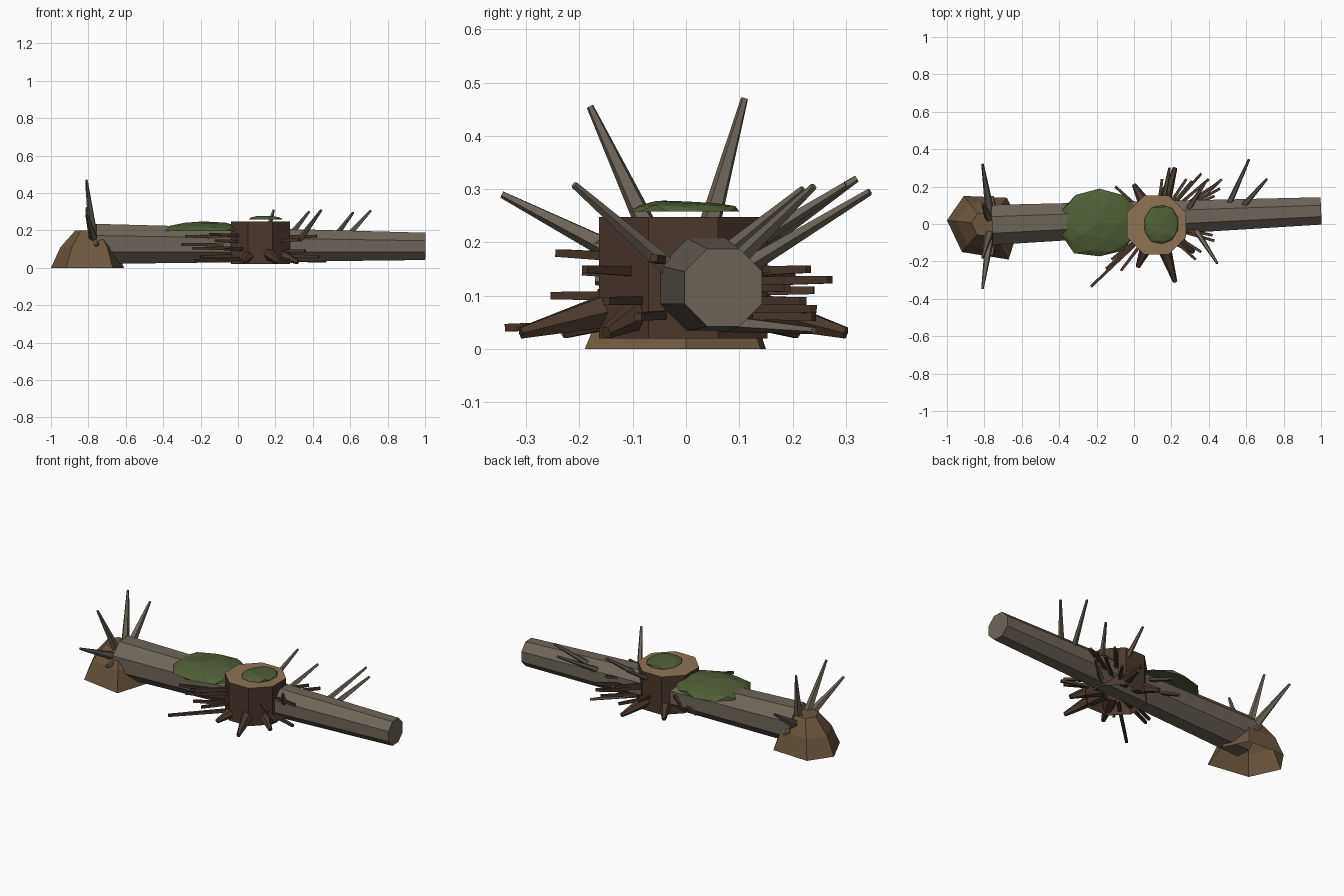
import bpy, bmesh, math, random
from mathutils import Vector, Matrix

if "Cube" in bpy.data.objects:
    bpy.data.objects.remove(bpy.data.objects["Cube"])

random.seed(4)


def material(name, rgb):
    m = bpy.data.materials.new(name)
    m.diffuse_color = (*rgb, 1)
    m.use_nodes = True
    m.node_tree.nodes["Principled BSDF"].inputs["Base Color"].default_value = m.diffuse_color
    return m


BARK = material("grey_bark", (0.155, 0.13, 0.10))
DARK = material("dark_bark", (0.07, 0.04, 0.026))
WOOD = material("cut_wood", (0.27, 0.17, 0.09))
SOIL = material("root_ball", (0.15, 0.095, 0.05))
MOSS = material("moss", (0.08, 0.115, 0.04))


def finish(name, bm, *mats):
    me = bpy.data.meshes.new(name)
    bm.to_mesh(me)
    bm.free()
    for m in mats:
        me.materials.append(m)
    ob = bpy.data.objects.new(name, me)
    bpy.context.collection.objects.link(ob)
    return ob


def stick(bm, p, q, r1, r2, sides=5):
    """Tapered prism from point p to point q."""
    p, q = Vector(p), Vector(q)
    d = q - p
    mat = (Matrix.Translation((p + q) / 2) @ d.to_track_quat('Z', 'Y').to_matrix().to_4x4()
           @ Matrix.Rotation(math.pi / sides, 4, 'Z'))
    bmesh.ops.create_cone(bm, cap_ends=True, segments=sides, radius1=r1, radius2=r2,
                          depth=d.length, matrix=mat)


# Fallen log
bm = bmesh.new()
stick(bm, (-0.76, -0.005, 0.128), (1.0, 0.07, 0.115), 0.116, 0.079, 8)
finish("fallen_log", bm, BARK)

# Root ball at the thick end: three rings, open underneath
bm = bmesh.new()
base = [(-1.0, 0.02), (-0.91, 0.15), (-0.68, 0.14), (-0.61, 0.0), (-0.67, -0.19), (-0.92, -0.15)]
c = Vector((-0.79, 0.0, 0))
rings = []
for scale, z in ((1.0, 0.0), (0.76, 0.11), (0.38, 0.2)):
    rings.append([bm.verts.new(c + (Vector((x, y, 0)) - c) * scale + Vector((0, 0, z)))
                  for x, y in base])
for a, b in zip(rings, rings[1:]):
    for i in range(6):
        j = (i + 1) % 6
        bm.faces.new((a[j], a[i], b[i], b[j]))
bm.faces.new(rings[-1][::-1])
bmesh.ops.recalc_face_normals(bm, faces=bm.faces)
finish("root_ball", bm, SOIL)

# Fan of broken roots above the root ball
bm = bmesh.new()
for y, z in ((-0.345, 0.29), (-0.18, 0.455), (0.11, 0.47), (0.32, 0.32)):
    stick(bm, (-0.77, y * 0.2, 0.15), (-0.81, y, z), 0.026, 0.007)
for y, z in ((-0.17, 0.13), (0.15, 0.12)):
    stick(bm, (-0.75, y * 0.3, 0.12), (-0.76, y, z), 0.022, 0.01)
finish("broken_roots", bm, BARK)

# Branches rising from the log
bm = bmesh.new()
for p, q in (((0.50, 0.09, 0.14), (0.615, 0.345, 0.295)),
             ((0.57, 0.08, 0.15), (0.71, 0.24, 0.305)),
             ((0.33, -0.03, 0.15), (0.445, -0.21, 0.308)),
             ((0.27, 0.05, 0.16), (0.38, 0.22, 0.30)),
             ((0.15, 0.08, 0.17), (0.19, 0.30, 0.308)),
             ((0.27, 0.06, 0.05), (0.47, 0.24, 0.035))):
    stick(bm, p, q, 0.018, 0.007)
finish("log_branches", bm, BARK)

# Octagonal stump with a lighter cut top, open underneath
bm = bmesh.new()
bmesh.ops.create_cone(bm, cap_ends=True, segments=8, radius1=0.171, radius2=0.171, depth=0.228,
                      matrix=Matrix.Translation((0.12, -0.005, 0.134))
                      @ Matrix.Rotation(math.pi / 8, 4, 'Z'))
for f in bm.faces[:]:
    z = f.calc_center_median().z
    f.material_index = 1 if z > 0.24 else 0
bmesh.ops.delete(bm, geom=[f for f in bm.faces if f.calc_center_median().z < 0.03],
                 context='FACES_ONLY')
finish("stump", bm, DARK, WOOD)

# Thick tapering roots spreading from the stump
bm = bmesh.new()
for x, y in ((0.22, -0.31), (0.22, 0.30), (0.02, -0.23), (0.0, 0.21), (0.32, -0.15)):
    d = Vector((x - 0.12, y, 0)).normalized()
    stick(bm, (0.12 + d.x * 0.08, d.y * 0.08, 0.09), (x, y, 0.03), 0.045, 0.012, 6)
finish("stump_roots", bm, DARK)

# Thin twigs bristling around the stump
bm = bmesh.new()
for x, y, z in ((-0.23, -0.335, 0.04), (-0.15, -0.24, 0.18), (-0.12, -0.19, 0.145),
                (-0.30, -0.13, 0.125), (-0.24, -0.16, 0.105), (-0.28, -0.11, 0.17),
                (-0.20, -0.14, 0.06), (-0.07, -0.25, 0.10), (0.36, -0.15, 0.09),
                (0.33, -0.19, 0.15), (0.42, -0.06, 0.17), (0.43, -0.09, 0.06),
                (0.45, 0.22, 0.09), (0.46, 0.19, 0.115), (0.43, 0.15, 0.15),
                (0.36, 0.27, 0.13), (0.31, 0.23, 0.15), (0.28, 0.24, 0.06),
                (0.40, 0.24, 0.075), (0.15, 0.24, 0.11), (-0.10, 0.20, 0.14),
                (-0.18, 0.16, 0.09)):
    d = Vector((x - 0.12, y, 0)).normalized()
    stick(bm, (0.12 + d.x * 0.06, d.y * 0.06, z * 0.85 + 0.015), (x, y, z), 0.014, 0.010, 4)
finish("twigs", bm, DARK)


# Moss cushions: flattened, slightly uneven faceted domes
def moss(name, centre, size):
    bm = bmesh.new()
    bmesh.ops.create_icosphere(bm, subdivisions=2, radius=1)
    for v in bm.verts:
        k = random.uniform(0.93, 1.05)
        h = max(v.co.z, 0) * random.uniform(0.75, 1.0)
        v.co = Vector(centre) + Vector((v.co.x * size[0] * k, v.co.y * size[1] * k,
                                        h * size[2]))
    finish(name, bm, MOSS)


moss("log_moss", (-0.185, 0.005, 0.198), (0.22, 0.19, 0.052))
moss("stump_moss", (0.15, -0.003, 0.258), (0.095, 0.108, 0.024))
